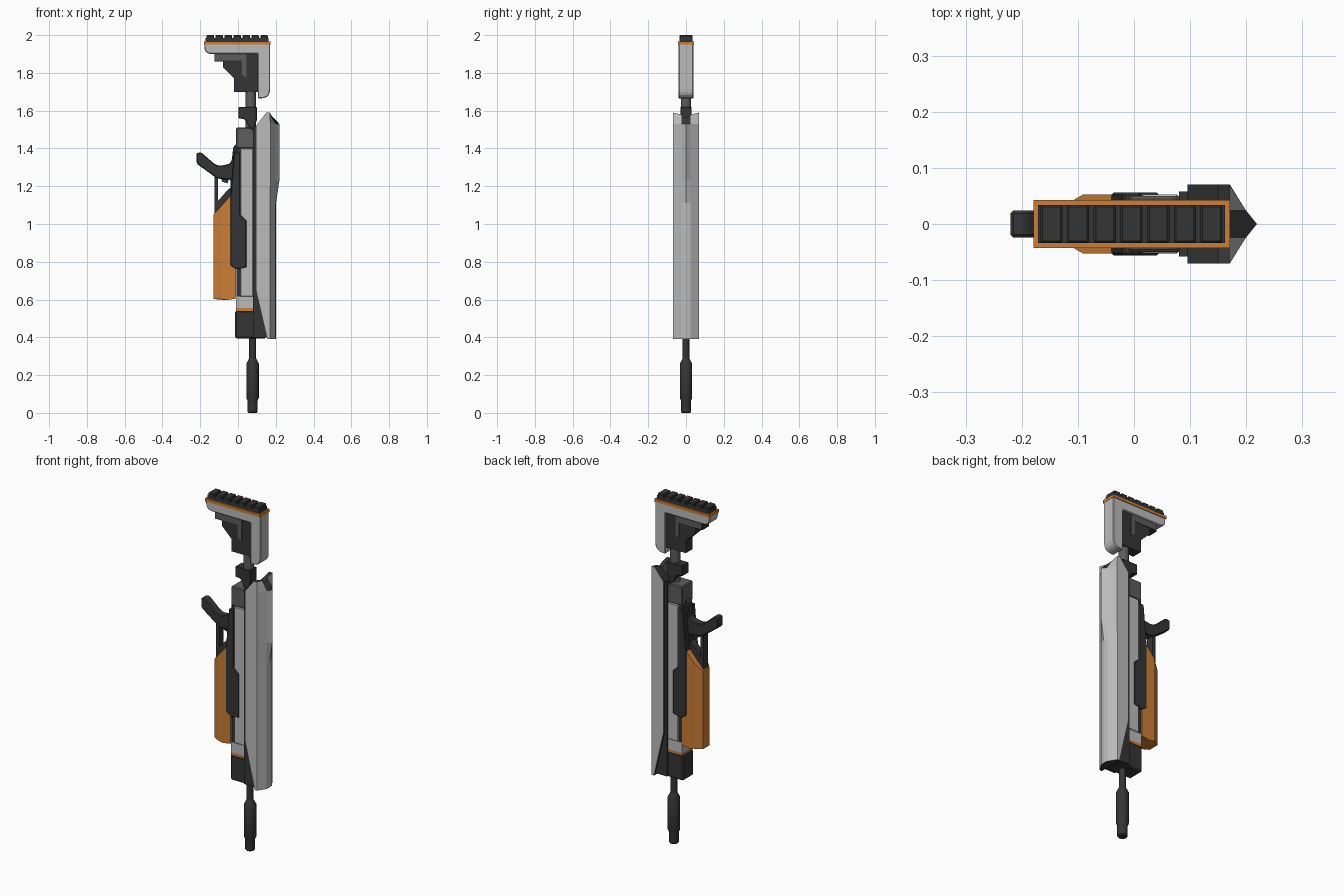
import bpy, bmesh, math
from mathutils import Vector

cube = bpy.data.objects.get("Cube")
if cube:
    bpy.data.objects.remove(cube, do_unlink=True)


def material(name, color):
    m = bpy.data.materials.new(name)
    m.use_nodes = True
    rgba = (*color, 1)
    m.diffuse_color = rgba
    m.node_tree.nodes["Principled BSDF"].inputs["Base Color"].default_value = rgba
    return m


LIGHT = material("light_grey", (0.5, 0.5, 0.5))
MID = material("mid_grey", (0.11, 0.11, 0.11))
DARK = material("dark_grey", (0.036, 0.036, 0.036))
ORANGE = material("orange", (0.6, 0.21, 0.035))


def rounded(pts, radii):
    """Replace chosen corners of an outline with short curves."""
    out = []
    for i, p in enumerate(pts):
        p = Vector(p)
        r = radii.get(i)
        if not r:
            out.append(tuple(p))
            continue
        a = p + (Vector(pts[i - 1]) - p).normalized() * r
        b = p + (Vector(pts[(i + 1) % len(pts)]) - p).normalized() * r
        for k in range(6):
            t = k / 5
            out.append(tuple(a * (1 - t) ** 2 + p * 2 * t * (1 - t) + b * t * t))
    return out


def loft(name, layers, mat, bevel=0, other=None):
    """Join matching x-z outlines placed at successive y positions."""
    bm = bmesh.new()
    rings = [[bm.verts.new((x, y, z)) for x, z in pts] for y, pts in layers]
    for a, b in zip(rings, rings[1:]):
        for i in range(len(a)):
            j = (i + 1) % len(a)
            bm.faces.new((a[i], a[j], b[j], b[i]))
    bm.faces.new(rings[0])
    bm.faces.new(rings[-1])
    bmesh.ops.recalc_face_normals(bm, faces=bm.faces)
    if other:
        for f in bm.faces:
            f.normal_update()
            if abs(f.normal.z) > 0.4 or f.normal.x < -0.4:
                f.material_index = 1
    mesh = bpy.data.meshes.new(name)
    bm.to_mesh(mesh)
    bm.free()
    mesh.materials.append(mat)
    if other:
        mesh.materials.append(other)
    ob = bpy.data.objects.new(name, mesh)
    bpy.context.collection.objects.link(ob)
    if bevel:
        mod = ob.modifiers.new("edge_bevel", "BEVEL")
        mod.width = bevel
        mod.segments = 1
        mod.limit_method = "ANGLE"
        mod.angle_limit = math.radians(40)
    return ob


def slab(name, pts, half, mat, bevel=0):
    return loft(name, [(-half, pts), (half, pts)], mat, bevel)


def box(name, x0, x1, z0, z1, half, mat, bevel=0):
    return slab(name, [(x0, z0), (x1, z0), (x1, z1), (x0, z1)], half, mat, bevel)


def lathe(name, x, profile, mat, sides=16):
    """Revolve a radius-height profile around a vertical axis."""
    bm = bmesh.new()
    rings = []
    for r, z in profile:
        angles = [2 * math.pi * k / sides for k in range(sides)]
        rings.append([bm.verts.new((x + r * math.cos(a), r * math.sin(a), z)) for a in angles])
    for a, b in zip(rings, rings[1:]):
        for i in range(sides):
            j = (i + 1) % sides
            bm.faces.new((a[i], a[j], b[j], b[i]))
    bm.faces.new(rings[0])
    bm.faces.new(rings[-1])
    bmesh.ops.recalc_face_normals(bm, faces=bm.faces)
    mesh = bpy.data.meshes.new(name)
    bm.to_mesh(mesh)
    bm.free()
    mesh.materials.append(mat)
    ob = bpy.data.objects.new(name, mesh)
    bpy.context.collection.objects.link(ob)
    bpy.ops.object.select_all(action="DESELECT")
    ob.select_set(True)
    bpy.context.view_layer.objects.active = ob
    bpy.ops.object.shade_smooth_by_angle(angle=math.radians(30))
    return ob


# Barrel and muzzle
AXIS = 0.077
lathe("barrel", AXIS, [(0.018, 0.27), (0.018, 0.42)], DARK)
lathe("muzzle", AXIS, [(0.022, 0), (0.027, 0.006), (0.027, 0.065), (0.033, 0.08),
                       (0.033, 0.26), (0.018, 0.29)], DARK)

# Receiver body and side panels
box("receiver_core", -0.008, 0.09, 0.42, 1.5, 0.045, DARK)
slab("front_block", [(-0.015, 0.395), (0.15, 0.395), (0.13, 0.54), (-0.015, 0.54)],
     0.047, DARK, 0.006)
box("front_trim", -0.01, 0.082, 0.54, 0.555, 0.049, ORANGE)
box("front_collar", -0.01, 0.082, 0.555, 0.615, 0.049, LIGHT)
box("side_panel", 0.012, 0.08, 0.615, 1.4, 0.053, LIGHT, 0.004)
slab("rear_receiver", [(-0.01, 1.4), (-0.01, 1.51), (0.07, 1.51), (0.09, 1.49), (0.09, 1.4)],
     0.05, MID, 0.005)
slab("magazine_housing", [(-0.04, 0.78), (-0.01, 0.76), (0.045, 0.77), (0.045, 1.02),
                          (0.012, 1.05), (0.012, 1.38), (-0.02, 1.38), (-0.04, 1.15)],
     0.056, DARK, 0.004)

# Top cover with a ridged spine
def cover_outline(low, high, top):
    return [(0.095, 0.65), (0.155, 0.39), (low, 0.39), (low, 1.11), (high, 1.23),
            (high, 1.53), (0.17, top), (0.15, top), (0.095, 1.52)]


edge = cover_outline(0.17, 0.171, 1.59)
shoulder = cover_outline(0.198, 0.199, 1.58)
spine = cover_outline(0.201, 0.219, 1.56)
loft("top_cover", [(-0.07, edge), (-0.025, shoulder), (0, spine),
                   (0.025, shoulder), (0.07, edge)], LIGHT, other=DARK)
slab("cover_core", [(0.08, 0.4), (0.15, 0.4), (0.16, 0.6), (0.16, 1.52), (0.08, 1.52)],
     0.058, DARK)

# Magazine with chamfered outer edge
def magazine_outline(x):
    return [(x, 0.603), (-0.06, 0.597), (-0.01, 0.605), (-0.01, 1.15), (-0.04, 1.15),
            (x, 1.19 + x * 1.08)]


outer, inner = magazine_outline(-0.09), magazine_outline(-0.13)
loft("magazine", [(-0.053, outer), (-0.03, inner), (0.03, inner), (0.053, outer)], ORANGE)

# Grip, guard and trigger
grip = [(-0.22, 1.32), (-0.11, 1.24), (-0.04, 1.235), (-0.04, 1.13), (0, 1.13), (0, 1.43),
        (-0.025, 1.41), (-0.035, 1.32), (-0.11, 1.305), (-0.195, 1.38), (-0.22, 1.375)]
slab("grip", rounded(grip, {0: 0.015, 1: 0.02, 6: 0.015, 7: 0.025, 8: 0.03, 9: 0.012}),
     0.024, DARK, 0.005)
box("trigger_guard", -0.125, -0.105, 1.03, 1.26, 0.02, DARK)
slab("guard_brace", [(-0.12, 1.05), (-0.03, 1.13), (-0.03, 1.2), (-0.055, 1.18), (-0.108, 1.12)],
     0.02, DARK)
slab("trigger", [(-0.085, 1.225), (-0.055, 1.215), (-0.045, 1.25), (-0.09, 1.25)], 0.008, DARK)

# Buffer tube and collar
lathe("buffer_tube", 0.068, [(0.027, 1.48), (0.027, 1.75)], MID)
slab("tube_collar", [(0.002, 1.62), (0.1, 1.62), (0.1, 1.55), (0.085, 1.5), (0.06, 1.51),
                     (0.035, 1.555), (0.002, 1.56)], 0.03, DARK, 0.004)

# Shoulder stock
stock = [(-0.178, 1.955), (-0.178, 1.9), (0.105, 1.9), (0.105, 1.665), (0.17, 1.665), (0.17, 1.955)]
slab("stock_shell", rounded(stock, {1: 0.04, 4: 0.05}), 0.039, LIGHT, 0.004)
slab("stock_frame", [(-0.125, 1.905), (-0.125, 1.86), (-0.08, 1.86), (-0.08, 1.83), (-0.02, 1.77),
                     (-0.02, 1.7), (0.11, 1.7), (0.11, 1.905)], 0.03, DARK)
slab("stock_rib", [(-0.122, 1.902), (-0.122, 1.865), (0.02, 1.865), (0.02, 1.79), (0.045, 1.775),
                   (0.045, 1.902)], 0.033, MID)

# Butt pad with a row of ridges
box("pad_trim", -0.179, 0.171, 1.95, 1.967, 0.043, ORANGE)
box("butt_pad", -0.171, 0.162, 1.96, 1.985, 0.034, DARK)
RIDGES = 7
pitch = 0.333 / RIDGES
for i in range(RIDGES):
    x = -0.171 + i * pitch
    box(f"pad_ridge_{i + 1}", x + 0.004, x + pitch - 0.004, 1.975, 2.0, 0.034, DARK, 0.004)
